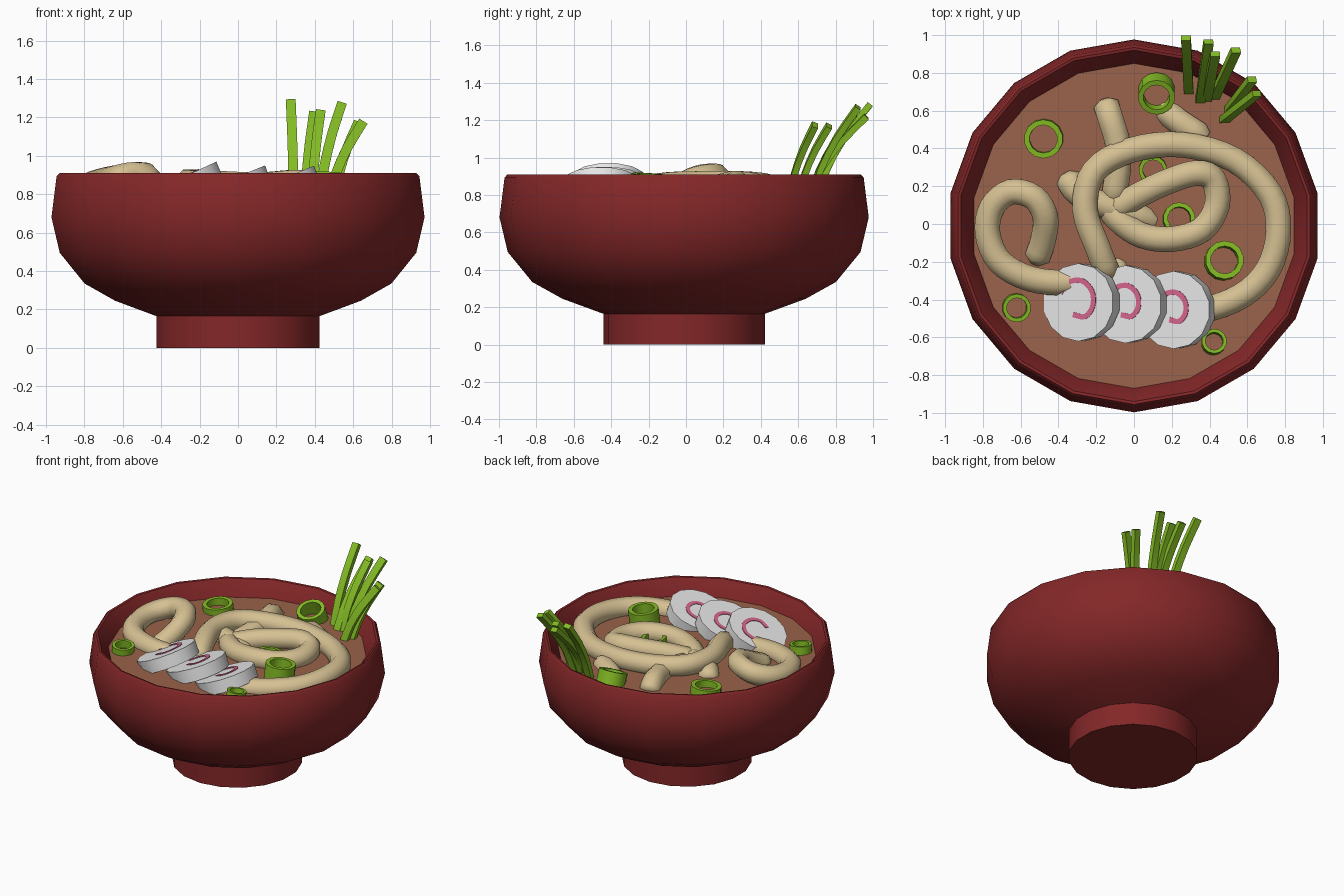
import bpy, bmesh, math
from mathutils import Vector, Matrix

if "Cube" in bpy.data.objects:
    bpy.data.objects.remove(bpy.data.objects["Cube"])


def material(name, rgb):
    m = bpy.data.materials.new(name)
    m.diffuse_color = (*rgb, 1)
    m.use_nodes = True
    m.node_tree.nodes["Principled BSDF"].inputs["Base Color"].default_value = m.diffuse_color
    return m


RED = material("bowl red", (0.23, 0.020, 0.021))
BROTH = material("broth brown", (0.32, 0.125, 0.069))
NOODLE = material("noodle cream", (0.67, 0.53, 0.29))
GREEN = material("onion green", (0.23, 0.50, 0.018))
WHITE = material("fish cake white", (0.83, 0.83, 0.83))
PINK = material("swirl pink", (0.66, 0.13, 0.27))


def finish(name, bm, mat, matrix=Matrix(), angle=35):
    bmesh.ops.recalc_face_normals(bm, faces=bm.faces)
    me = bpy.data.meshes.new(name)
    bm.to_mesh(me)
    bm.free()
    me.materials.append(mat)
    ob = bpy.data.objects.new(name, me)
    bpy.context.collection.objects.link(ob)
    ob.matrix_world = matrix
    bpy.ops.object.select_all(action='DESELECT')
    ob.select_set(True)
    bpy.context.view_layer.objects.active = ob
    if angle:
        bpy.ops.object.shade_smooth_by_angle(angle=math.radians(angle))
    return ob


def bridge(bm, rings, closed=False):
    """Join consecutive rings of vertices with quads."""
    pairs = list(zip(rings, rings[1:])) + ([(rings[-1], rings[0])] if closed else [])
    for a, b in pairs:
        n = len(a)
        for i in range(n):
            bm.faces.new((a[i], a[(i + 1) % n], b[(i + 1) % n], b[i]))


def lathe(name, profile, n, mat, matrix=Matrix(), closed=False):
    """Spin an (r, z) profile; open profiles get capped at both ends."""
    bm = bmesh.new()
    rings = []
    for r, z in profile:
        angs = [math.pi / 2 + math.tau * i / n for i in range(n)]
        rings.append([bm.verts.new((r * math.cos(a), r * math.sin(a), z)) for a in angs])
    bridge(bm, rings, closed)
    if not closed:
        bm.faces.new(rings[0])
        bm.faces.new(rings[-1])
    return finish(name, bm, mat, matrix)


def smooth_path(pts, steps):
    """Catmull-Rom curve through the points."""
    p = [Vector(q) for q in pts]
    p = [2 * p[0] - p[1]] + p + [2 * p[-1] - p[-2]]
    out = []
    for i in range(1, len(p) - 2):
        a, b, c, d = p[i - 1:i + 3]
        for s in range(steps):
            t = s / steps
            out.append(0.5 * (2 * b + (c - a) * t + (2 * a - 5 * b + 4 * c - d) * t * t
                              + (3 * b - a - 3 * c + d) * t ** 3))
    return out + [p[-2]]


def sweep(name, pts, radii, sides, mat, steps=4, up=(0, 0, 1), round_end=True, angle=60):
    """Sweep an elliptical or square section along a smooth path."""
    path = smooth_path(pts, steps)
    bm = bmesh.new()
    rings = []
    last = len(path) - 1
    for i, c in enumerate(path):
        t = (path[min(i + 1, last)] - path[max(i - 1, 0)]).normalized()
        side = t.cross(Vector(up)).normalized()
        top = side.cross(t)
        k = 0.65 if round_end and i in (0, last) else 1
        ring = []
        for j in range(sides):
            a = math.tau * (j + 0.5) / sides
            ring.append(bm.verts.new(c + side * (math.cos(a) * radii[0] * k)
                                     + top * (math.sin(a) * radii[1] * k)))
        rings.append(ring)
    bridge(bm, rings)
    bm.faces.new(rings[0])
    bm.faces.new(rings[-1])
    return finish(name, bm, mat, angle=angle)


# Bowl with foot, and the broth surface
CENTRE = Matrix.Translation((0, -0.01, 0))
lathe("bowl", [(0.432, 0), (0.432, 0.165), (0.65, 0.245), (0.812, 0.335), (0.943, 0.495),
               (0.987, 0.68), (0.960, 0.893), (0.945, 0.91), (0.93, 0.907), (0.86, 0.80),
               (0.80, 0.58), (0.50, 0.30)], 18, RED, CENTRE)
lathe("broth", [(0.855, 0.77), (0.862, 0.80)], 18, BROTH, CENTRE)

# Noodles
noodles = {
    "noodle_outer": [(-0.13, -0.28, 0.80), (-0.19, -0.13, 0.85), (-0.26, 0.08, 0.86),
                     (-0.21, 0.28, 0.86), (-0.02, 0.39, 0.85), (0.25, 0.42, 0.84),
                     (0.53, 0.34, 0.83), (0.72, 0.16, 0.84), (0.765, -0.04, 0.84),
                     (0.71, -0.24, 0.83), (0.57, -0.38, 0.82), (0.35, -0.46, 0.80),
                     (0.1, -0.47, 0.78)],
    "noodle_inner": [(-0.13, 0.06, 0.79), (0.02, 0.15, 0.83), (0.18, 0.225, 0.85),
                     (0.33, 0.27, 0.86), (0.42, 0.235, 0.84), (0.44, 0.10, 0.83),
                     (0.36, -0.03, 0.83), (0.20, -0.08, 0.83), (0.04, -0.06, 0.82),
                     (-0.08, 0.02, 0.81), (-0.16, 0.12, 0.78)],
    "noodle_left": [(-0.52, -0.20, 0.76), (-0.48, -0.08, 0.82), (-0.47, 0.04, 0.88),
                    (-0.53, 0.14, 0.90), (-0.65, 0.17, 0.88), (-0.75, 0.09, 0.85),
                    (-0.775, -0.05, 0.83), (-0.71, -0.20, 0.82), (-0.55, -0.29, 0.81),
                    (-0.35, -0.31, 0.80), (-0.18, -0.27, 0.78), (-0.04, -0.22, 0.75)],
    "noodle_back": [(-0.15, 0.64, 0.77), (-0.125, 0.56, 0.82), (-0.085, 0.42, 0.82),
                    (-0.085, 0.28, 0.81), (-0.11, 0.12, 0.79)],
    "noodle_under": [(-0.36, 0.26, 0.77), (-0.29, 0.16, 0.80), (-0.1, 0.08, 0.80),
                     (0.12, 0.01, 0.75)],
    "noodle_far": [(0.14, 0.62, 0.75), (0.24, 0.54, 0.785), (0.38, 0.45, 0.79)],
}
for name, pts in noodles.items():
    sweep(name, pts, (0.073, 0.073), 8, NOODLE)

# Fish cake slices, each leaning on the next, with a flat pink swirl on top
swirl = [(-0.105, 0.05), (-0.06, 0.105), (0.02, 0.115), (0.08, 0.06), (0.085, -0.02),
         (0.04, -0.075), (-0.03, -0.065)]
cakes = [(-0.295, -0.415, 0.885, 25, 1.0), (-0.045, -0.425, 0.875, 22, 0.85),
         (0.21, -0.455, 0.873, 22, 0.8)]
for k, (x, y, z, tilt, size) in enumerate(cakes, 1):
    mw = Matrix.Translation((x, y, z)) @ Matrix.Rotation(math.radians(-tilt), 4, 'Y')
    lathe(f"fish_cake_{k}", [(0.203, -0.09), (0.206, 0)], 14, WHITE, mw)
    path = smooth_path([(a * size, b * size, 0) for a, b in swirl], 4)
    bm = bmesh.new()
    rings = []
    for i, c in enumerate(path):
        t = path[min(i + 1, len(path) - 1)] - path[max(i - 1, 0)]
        s = Vector((-t.y, t.x, 0)).normalized() * 0.014
        rings.append([bm.verts.new(c + s * a + Vector((0, 0, h)))
                      for a, h in ((-1, -0.002), (1, -0.002), (1, 0.004), (-1, 0.004))])
    bridge(bm, rings)
    bm.faces.new(rings[0])
    bm.faces.new(rings[-1])
    finish(f"pink_swirl_{k}", bm, PINK, mw, angle=None)

# Spring onion rings: x, y, top z, radius, height, tilt about x, tilt about y
onions = [(-0.48, 0.45, 0.85, 0.103, 0.08, 4, -3), (0.12, 0.67, 0.88, 0.098, 0.11, 22, 0),
          (0.10, 0.285, 0.84, 0.075, 0.07, 5, 0), (0.24, 0.03, 0.85, 0.085, 0.08, -5, 4),
          (0.48, -0.19, 0.91, 0.102, 0.12, -4, 4), (0.425, -0.62, 0.86, 0.066, 0.08, -8, 4),
          (-0.62, -0.445, 0.85, 0.075, 0.08, 4, 4)]
for k, (x, y, z, r, h, rx, ry) in enumerate(onions, 1):
    mw = (Matrix.Translation((x, y, z)) @ Matrix.Rotation(math.radians(rx), 4, 'X')
          @ Matrix.Rotation(math.radians(ry), 4, 'Y'))
    q = r * 0.72
    lathe(f"onion_ring_{k}", [(r, -h), (r, 0), (q, 0), (q, -h)], 14, GREEN, mw, closed=True)

# Chive stalks: base and tip, bending outward as they rise
chives = [((0.29, 0.70, 0.78), (0.275, 0.985, 1.285)), ((0.35, 0.65, 0.78), (0.395, 0.965, 1.22)),
          ((0.385, 0.66, 0.78), (0.43, 0.90, 1.23)), ((0.425, 0.67, 0.78), (0.54, 0.92, 1.27)),
          ((0.475, 0.55, 0.78), (0.65, 0.69, 1.175)), ((0.50, 0.60, 0.78), (0.625, 0.765, 1.17))]
for k, (a, b) in enumerate(chives, 1):
    pts = []
    for t in (0, 0.33, 0.67, 1):
        out = 0.45 * t + 0.55 * t * t
        pts.append((a[0] + (b[0] - a[0]) * out, a[1] + (b[1] - a[1]) * out,
                    a[2] + (b[2] - a[2]) * t))
    sweep(f"chive_{k}", pts, (0.036, 0.024), 4, GREEN, steps=2, up=(0, 1, 0),
          round_end=False, angle=35)
